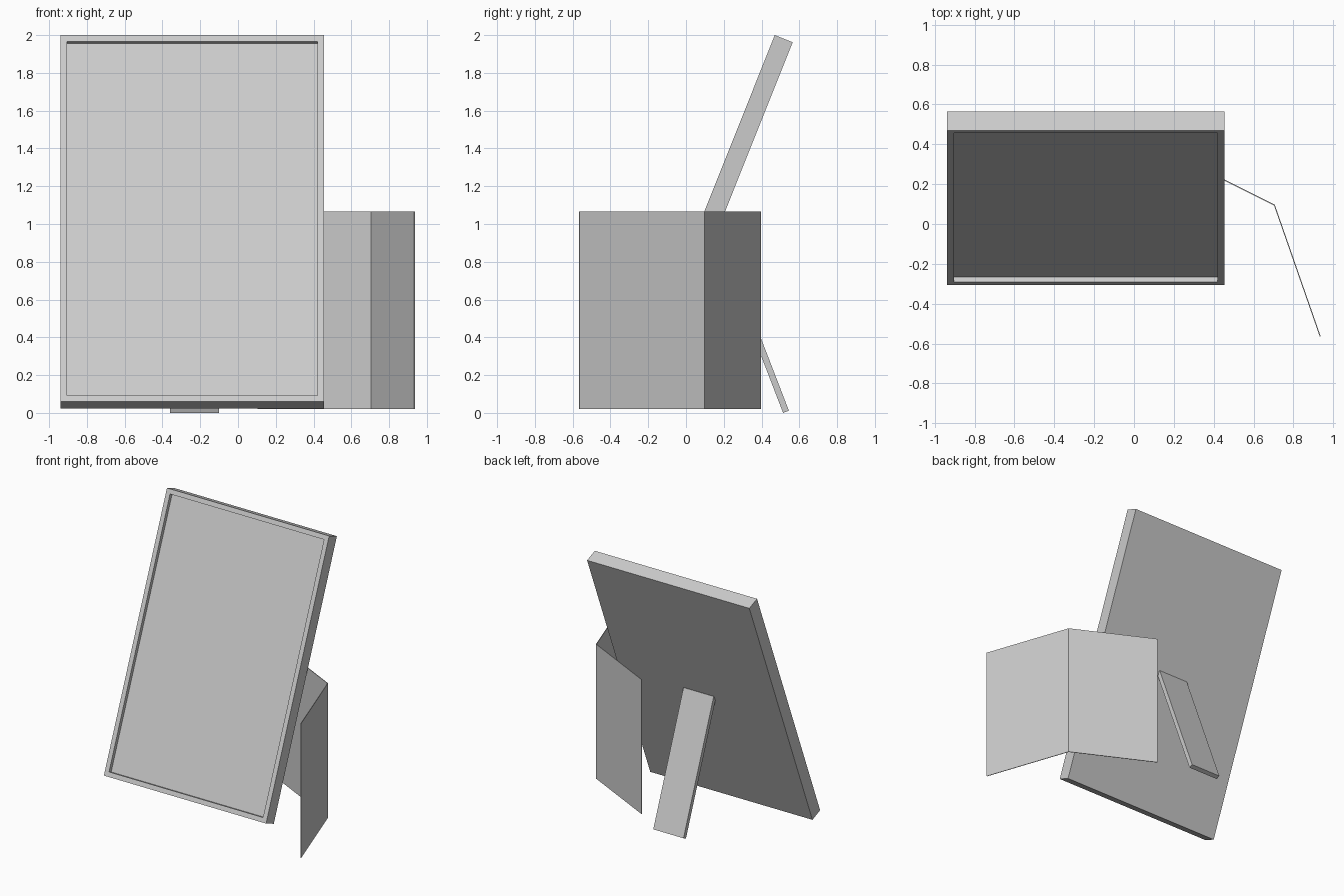
import bpy, bmesh
from math import atan2, radians
from mathutils import Matrix, Vector

if "Cube" in bpy.data.objects:
    bpy.data.objects.remove(bpy.data.objects["Cube"])


def finish(bm, name):
    bmesh.ops.recalc_face_normals(bm, faces=bm.faces)
    mesh = bpy.data.meshes.new(name)
    bm.to_mesh(mesh)
    bm.free()
    obj = bpy.data.objects.new(name, mesh)
    bpy.context.collection.objects.link(obj)
    return obj


def box(size):
    """Box with its low corner on the origin."""
    bm = bmesh.new()
    bmesh.ops.create_cube(bm, size=1)
    bmesh.ops.translate(bm, verts=bm.verts, vec=(0.5, 0.5, 0.5))
    bmesh.ops.scale(bm, verts=bm.verts, vec=size)
    return bm


# Leaning picture frame with a recessed front panel
bm = box((1.395, 0.102, 2.089))
bm.normal_update()
front = min(bm.faces, key=lambda f: f.calc_center_median().y)
bmesh.ops.inset_region(bm, faces=[front], thickness=0.05)
panel = bmesh.ops.extrude_discrete_faces(bm, faces=[front])["faces"][0]
bmesh.ops.translate(bm, verts=panel.verts, vec=(0, 0.028, 0))
frame = finish(bm, "picture_frame")
frame.location = (-0.94, -0.305, 0.06)
frame.rotation_euler.x = -atan2(0.775, 1.94)

# Slanted support leg meeting the back of the frame
leg = finish(box((0.26, 0.033, 1.03)), "support_leg")
leg.location = (-0.36, 0.514, 0.0)
leg.rotation_euler.x = radians(21.1)

# Thin folded card standing behind the frame
path = [Vector(p) for p in ((0.935, -0.565), (0.705, 0.095), (0.105, 0.395))]
half = 0.0025
normals = [Vector((b - a).yx).normalized() * 1 for a, b in zip(path, path[1:])]
for n in normals:
    n.y = -n.y
miter = (normals[0] + normals[1]).normalized()
miter /= miter.dot(normals[0])
offsets = [normals[0], miter, normals[1]]
bm = bmesh.new()
rings = []
for p, o in zip(path, offsets):
    a, b = p + o * half, p - o * half
    rings.append([bm.verts.new((q.x, q.y, z))
                  for q, z in ((a, 0.02), (b, 0.02), (b, 1.065), (a, 1.065))])
for r, s in zip(rings, rings[1:]):
    for i in range(4):
        j = (i + 1) % 4
        bm.faces.new((r[i], r[j], s[j], s[i]))
bm.faces.new(rings[0])
bm.faces.new(rings[-1])
finish(bm, "folded_card")
